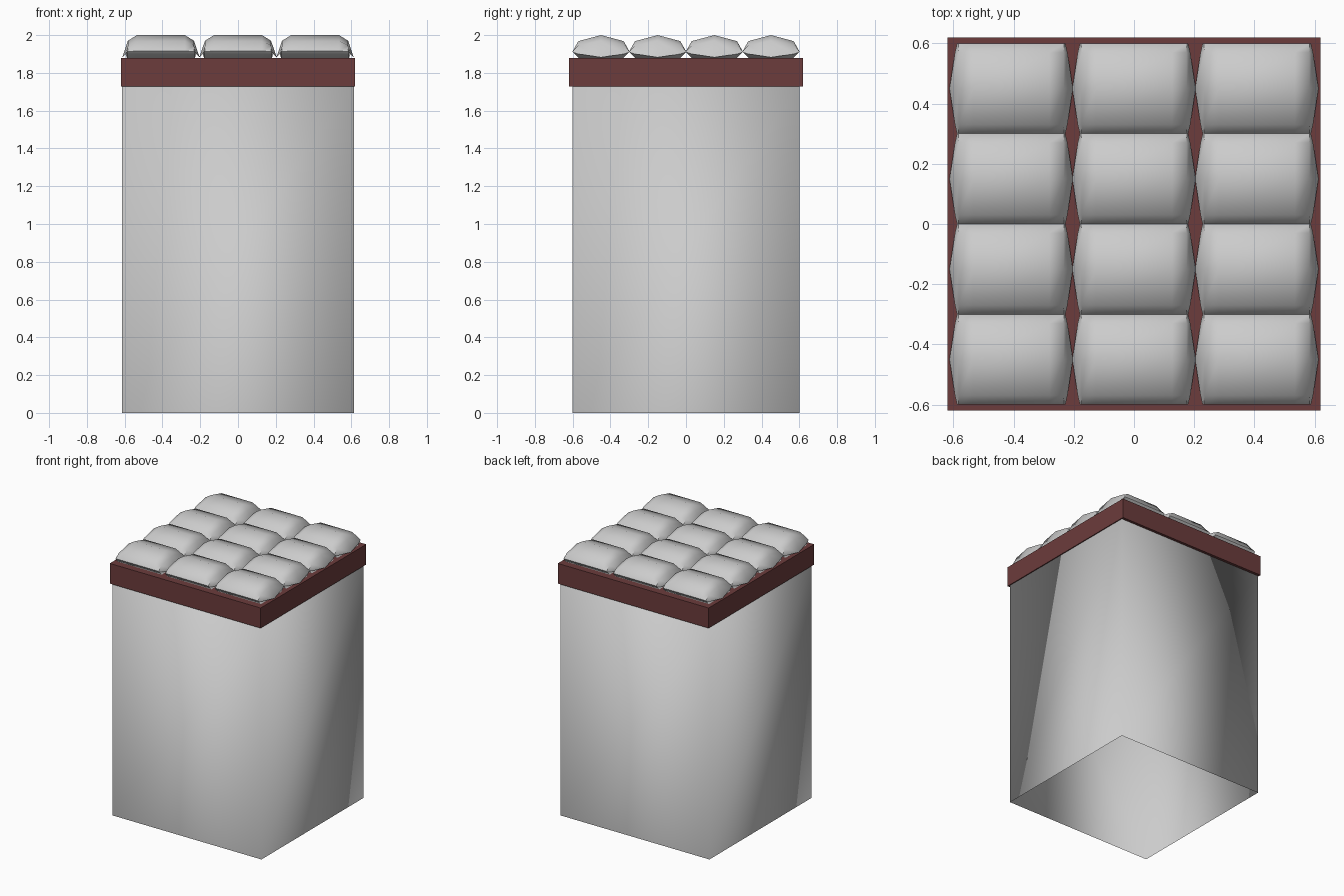
import bpy
import bmesh
import math

if "Cube" in bpy.data.objects:
    bpy.data.objects.remove(bpy.data.objects["Cube"])


def make_object(name, verts, faces, material=None):
    mesh = bpy.data.meshes.new(name)
    mesh.from_pydata(verts, [], faces)
    bm = bmesh.new()
    bm.from_mesh(mesh)
    bmesh.ops.recalc_face_normals(bm, faces=bm.faces)
    bm.to_mesh(mesh)
    bm.free()
    ob = bpy.data.objects.new(name, mesh)
    bpy.context.collection.objects.link(ob)
    if material:
        mesh.materials.append(material)
    return ob


def smooth(ob, angle=None):
    bpy.ops.object.select_all(action='DESELECT')
    ob.select_set(True)
    bpy.context.view_layer.objects.active = ob
    if angle is None:
        bpy.ops.object.shade_smooth()
    else:
        bpy.ops.object.shade_smooth_by_angle(angle=math.radians(angle))


def box(name, hx, hy, z0, z1, material=None, open_bottom=False):
    verts = [(x, y, z) for z in (z0, z1)
             for x, y in ((-hx, -hy), (hx, -hy), (hx, hy), (-hx, hy))]
    faces = [(i, (i + 1) % 4, 4 + (i + 1) % 4, 4 + i) for i in range(4)]
    faces.append((4, 5, 6, 7))
    if not open_bottom:
        faces.append((3, 2, 1, 0))
    return make_object(name, verts, faces, material)


# Half sections (x, y, z): underside, side edge, shoulder, ridge
END = [(.18, .12, 1.88), (.18, .15, 1.91), (.187, .12, 1.90), (.205, 0, 1.882)]
SHOULDER = [(.17, .12, 1.88), (.176, .15, 1.914), (.174, .12, 1.945), (.175, 0, 1.97)]
CROWN = [(.127, .12, 1.88), (.127, .15, 1.915), (.127, .12, 1.968), (.127, 0, 2.0)]


def cushion(name, cx, cy):
    verts, faces = [], []
    for sign, half in ((-1, END), (-1, SHOULDER), (-1, CROWN),
                       (1, CROWN), (1, SHOULDER), (1, END)):
        loop = [(x, -y, z) for x, y, z in half] + half[-2::-1]
        verts += [(cx + sign * x, cy + y, z) for x, y, z in loop]
    n = 7
    for s in range(5):
        for i in range(n):
            j = (i + 1) % n
            faces.append((s * n + i, s * n + j, s * n + n + j, s * n + n + i))
    faces += [tuple(range(n)), tuple(range(5 * n, 6 * n))]
    smooth(make_object(name, verts, faces), 55)


# Body: smooth-shaded box, open underneath
smooth(box("body", .613, .60, 0, 1.73, open_bottom=True))

# Brown collar slab
brown = bpy.data.materials.new("brown")
brown.diffuse_color = (.15, .045, .045, 1)
brown.use_nodes = True
brown.node_tree.nodes["Principled BSDF"].inputs["Base Color"].default_value = brown.diffuse_color
box("collar", .62, .62, 1.728, 1.878, brown)

# Puffed cushions, three columns by four rows
for c in range(3):
    for r in range(4):
        cushion(f"cushion_{c + 1}_{r + 1}", (c - 1) * .408, (r - 1.5) * .30)
